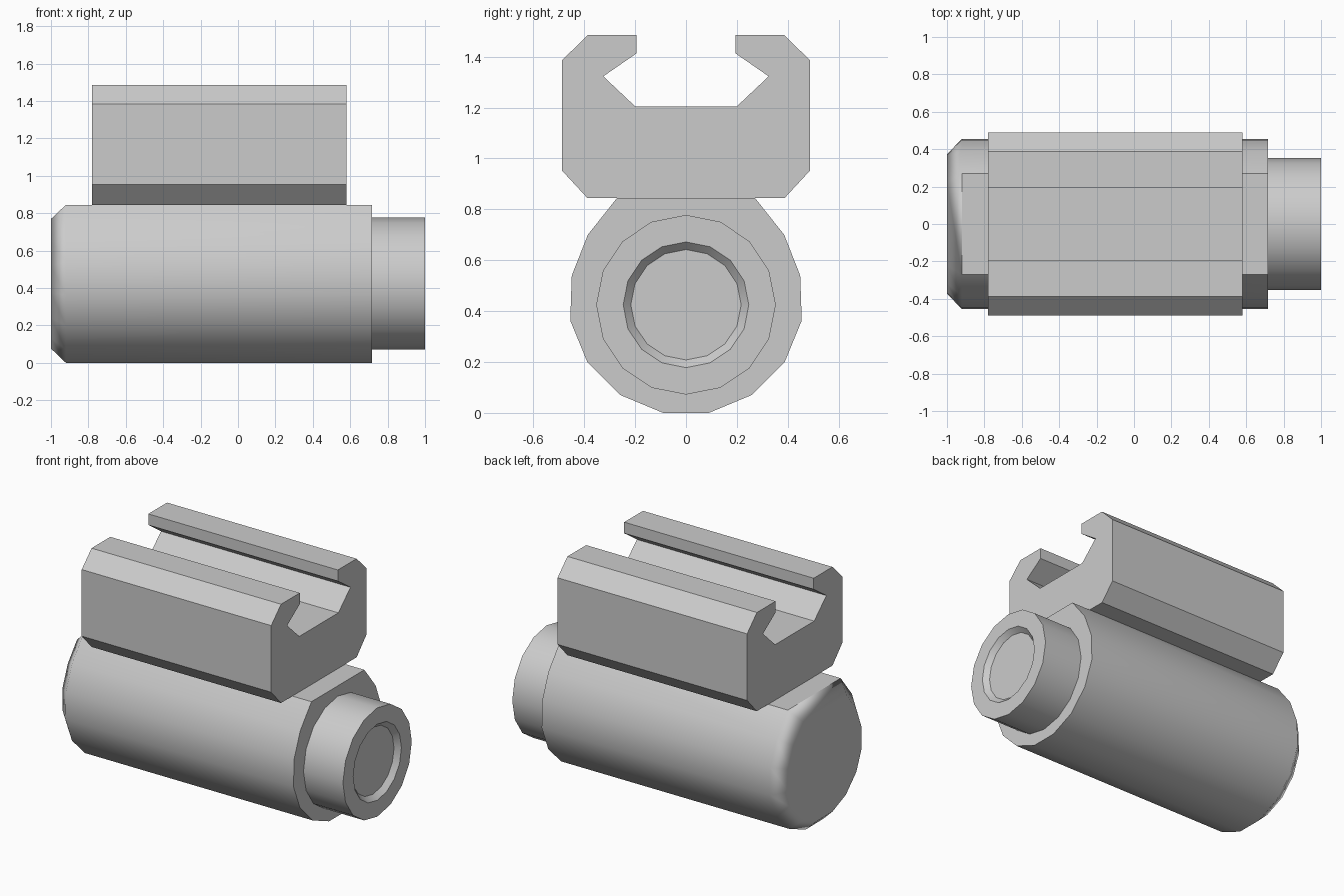
import bpy, bmesh, math

cube = bpy.data.objects.get("Cube")
if cube:
    bpy.data.objects.remove(cube, do_unlink=True)

grey = bpy.data.materials.new("plain grey")
grey.use_nodes = True
grey.diffuse_color = (0.6, 0.6, 0.6, 1)
grey.node_tree.nodes["Principled BSDF"].inputs["Base Color"].default_value = (0.6, 0.6, 0.6, 1)


def mirrored(half):
    """Close a +y half profile by mirroring it to -y."""
    return half + [(-y, z) for y, z in reversed(half)]


def ring(radius, centre_z, sides=16):
    steps = [2 * math.pi * i / sides for i in range(sides)]
    return [(radius * math.cos(a), centre_z + radius * math.sin(a)) for a in steps]


def loft(name, sections, smooth_angle, is_sharp_face=None):
    """Skin (x, profile) sections along x and cap both ends."""
    bm = bmesh.new()
    loops = [[bm.verts.new((x, y, z)) for y, z in prof] for x, prof in sections]
    for a, b in zip(loops, loops[1:]):
        for i in range(len(a)):
            j = (i + 1) % len(a)
            bm.faces.new((a[i], a[j], b[j], b[i]))
    bm.faces.new(loops[0])
    bm.faces.new(loops[-1])
    bmesh.ops.recalc_face_normals(bm, faces=bm.faces)
    for f in bm.faces:
        f.smooth = True
    for e in bm.edges:
        e.smooth = e.calc_face_angle(0) < math.radians(smooth_angle)
    for f in bm.faces:
        if is_sharp_face and is_sharp_face(f):
            for e in f.edges:
                e.smooth = False
    mesh = bpy.data.meshes.new(name)
    bm.to_mesh(mesh)
    bm.free()
    mesh.materials.append(grey)
    obj = bpy.data.objects.new(name, mesh)
    bpy.context.scene.collection.objects.link(obj)
    return obj


# Barrel body: flat-topped round section with a softened bevel at one end
body = mirrored([(0.09, 0), (0.258, 0.07), (0.388, 0.2), (0.455, 0.363),
                 (0.449, 0.54), (0.386, 0.7), (0.271, 0.845)])
mid = 0.425
bevelled = [(y * 0.82, mid + (z - mid) * 0.82) for y, z in body]
barrel = loft("barrel_body", [(-1, bevelled), (-0.92, body), (0.717, body)], 50,
              lambda f: f.normal.z > 0.99)
soft = barrel.modifiers.new("Soft bevel", "WEIGHTED_NORMAL")
soft.keep_sharp = True

# Narrow end collar with a shallow tapered recess
loft("end_collar", [(0.715, ring(0.353, mid)), (1, ring(0.353, mid)),
                    (1, ring(0.247, mid)), (0.968, ring(0.217, mid))], 30)

# Slotted mounting rail clamp
clamp = mirrored([(0.388, 0.845), (0.488, 0.953), (0.488, 1.385), (0.387, 1.485),
                  (0.195, 1.485), (0.195, 1.413), (0.325, 1.323), (0.2, 1.205)])
loft("rail_clamp", [(-0.78, clamp), (0.58, clamp)], 10)
